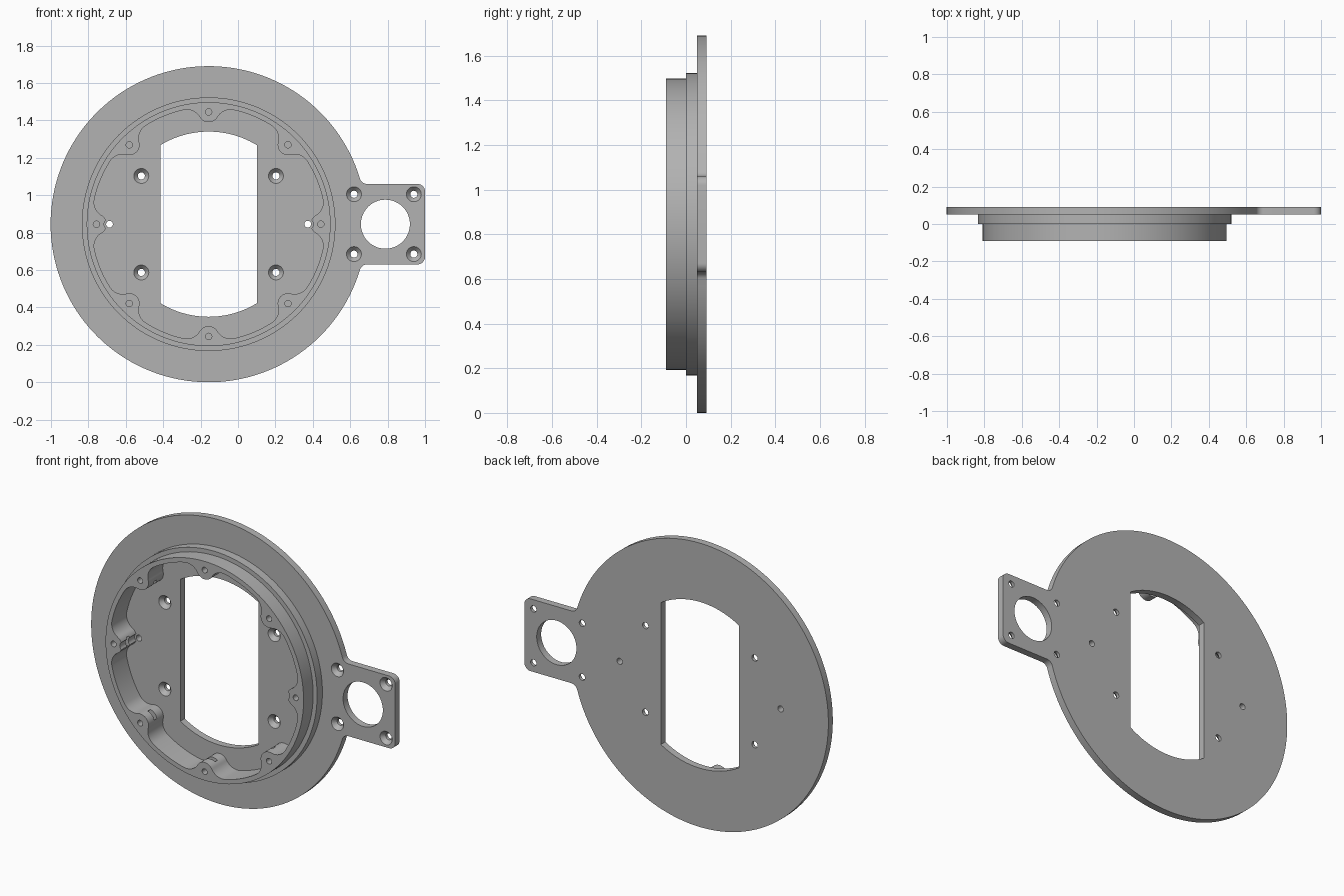
import bpy, bmesh
from math import sin, cos, pi, acos, asin, atan2, sqrt, radians

cube = bpy.data.objects.get("Cube")
if cube:
    bpy.data.objects.remove(cube)

CX, CZ = -0.157, 0.845            # disc centre
FRONT, STEP, FACE, BACK = -0.09, 0.0, 0.05, 0.092

grey = bpy.data.materials.new("satin grey")
grey.use_nodes = True
grey.diffuse_color = (0.45, 0.45, 0.45, 1)
grey.node_tree.nodes["Principled BSDF"].inputs["Base Color"].default_value = grey.diffuse_color


def arc(x, z, r, a0, a1, n):
    return [(x + r * cos(a0 + (a1 - a0) * i / n), z + r * sin(a0 + (a1 - a0) * i / n))
            for i in range(n + 1)]


def loft(name, rings):
    """Closed solid through equal outlines placed at successive y depths."""
    bm = bmesh.new()
    loops = [[bm.verts.new((x, y, z)) for x, z in pts] for y, pts in rings]
    bm.faces.new(loops[0])
    bm.faces.new(loops[-1])
    n = len(loops[0])
    for a, b in zip(loops, loops[1:]):
        for i in range(n):
            j = (i + 1) % n
            bm.faces.new((a[i], a[j], b[j], b[i]))
    bmesh.ops.recalc_face_normals(bm, faces=bm.faces)
    mesh = bpy.data.meshes.new(name)
    bm.to_mesh(mesh)
    bm.free()
    obj = bpy.data.objects.new(name, mesh)
    bpy.context.collection.objects.link(obj)
    mesh.materials.append(grey)
    return obj


def turned(name, x, z, profile, n=32):
    """Round solid along y from (depth, radius) pairs."""
    return loft(name, [(y, arc(x, z, r, 0, 2 * pi, n)[:-1]) for y, r in profile])


def cut(obj, cutters):
    for c in cutters:
        c.hide_render = True
        m = obj.modifiers.new("cut", 'BOOLEAN')
        m.operation, m.solver, m.object = 'DIFFERENCE', 'EXACT', c
        bpy.context.view_layer.objects.active = obj
        bpy.ops.object.modifier_apply(modifier=m.name)


def plate_outline():
    """Disc with a filleted, round-cornered tab on its left side."""
    R, h, f, c = 0.845, 0.215, 0.04, 0.04
    fx = sqrt((R + f) ** 2 - (h + f) ** 2)
    a = asin((h + f) / (R + f))
    upper = arc(1 - c, CZ + h - c, c, 0, pi / 2, 8)
    upper += arc(CX + fx, CZ + h + f, f, -pi / 2, -pi + a, 8)
    lower = [(x, 2 * CZ - z) for x, z in reversed(upper)]
    return upper + arc(CX, CZ, R, a, 2 * pi - a, 128)[1:-1] + lower


def pocket_outline():
    """Round pocket with eight screw bosses blended into its wall."""
    R, c, r, f = 0.625, 0.60, 0.055, 0.08
    d = R - f
    a = acos((c * c + d * d - (r + f) ** 2) / (2 * c * d))
    fx, fz = d * cos(a), d * sin(a)
    t = atan2(fz, fx - c)
    half = arc(c, 0, r, pi, t, 10)
    half += arc(fx, fz, f, t - pi, a - 2 * pi, 10)[1:] if t - pi < a - 2 * pi \
        else arc(fx, fz, f, t - pi, a, 12)[1:]
    half += arc(0, 0, R, a, pi / 8, 6)[1:]
    sector = [(x, -z) for x, z in reversed(half[1:])] + half
    pts = []
    for k in range(8):
        s, q = sin(k * pi / 4), cos(k * pi / 4)
        pts += [(CX + x * q - z * s, CZ + x * s + z * q) for x, z in sector[:-1]]
    return pts


# Mounting plate with tab
outline = plate_outline()
plate = loft("mounting_plate", [(FACE, outline), (BACK, outline)])

# Window with straight sides and arched ends
b = acos(0.258 / 0.495)
window = arc(CX, CZ, 0.495, b, pi - b, 24) + arc(CX, CZ, 0.495, pi + b, 2 * pi - b, 24)
plate_cuts = [loft("window_cutter", [(0, window), (0.2, window)]),
              turned("tab_hole_cutter", 0.788, CZ, [(0, 0.131), (0.2, 0.131)], 64)]

# Countersunk screw holes in the plate and the tab
spots = [(CX + sx * 0.36, CZ + sz * 0.258) for sx in (-1, 1) for sz in (-1, 1)]
spots += [(0.78 + sx * 0.16, CZ + sz * 0.16) for sx in (-1, 1) for sz in (-1, 1)]
for x, z in spots:
    plate_cuts.append(turned("countersink_cutter", x, z,
                             [(0.04, 0.04), (FACE, 0.04), (0.074, 0.019), (0.2, 0.019)]))
# Plain through holes at each side
for s in (-1, 1):
    plate_cuts.append(turned("side_hole_cutter", CX + s * 0.53, CZ, [(0, 0.018), (0.2, 0.018)]))
cut(plate, plate_cuts)

# Stepped housing: wide collar and narrower rim
housing = turned("housing_ring", CX, CZ,
                 [(FRONT, 0.652), (STEP, 0.652), (STEP, 0.678), (FACE, 0.678)], 128)
pocket = pocket_outline()
ring_cuts = [loft("pocket_cutter", [(-0.2, pocket), (0.2, pocket)])]
for s in (-1, 1):
    ring_cuts.append(turned("access_cutter", CX + s * 0.53, CZ, [(-0.2, 0.029), (0.2, 0.029)]))
for k in range(8):
    q, s = cos(k * pi / 4), sin(k * pi / 4)
    # Blind screw hole and nut slot in each boss
    ring_cuts.append(turned("boss_hole_cutter", CX + 0.6 * q, CZ + 0.6 * s,
                            [(-0.2, 0.017), (0.03, 0.017)], 24))
    slot = [(CX + u * q - v * s, CZ + u * s + v * q)
            for u, v in ((0.5, -0.03), (0.62, -0.03), (0.62, 0.03), (0.5, 0.03))]
    ring_cuts.append(loft("nut_slot_cutter", [(-0.035, slot), (-0.01, slot)]))
cut(housing, ring_cuts)

for c in plate_cuts + ring_cuts:
    bpy.data.objects.remove(c)

# Smooth round walls, crisp edges
for obj in (plate, housing):
    bpy.ops.object.select_all(action='DESELECT')
    obj.select_set(True)
    bpy.context.view_layer.objects.active = obj
    bpy.ops.object.shade_smooth_by_angle(angle=radians(30))
